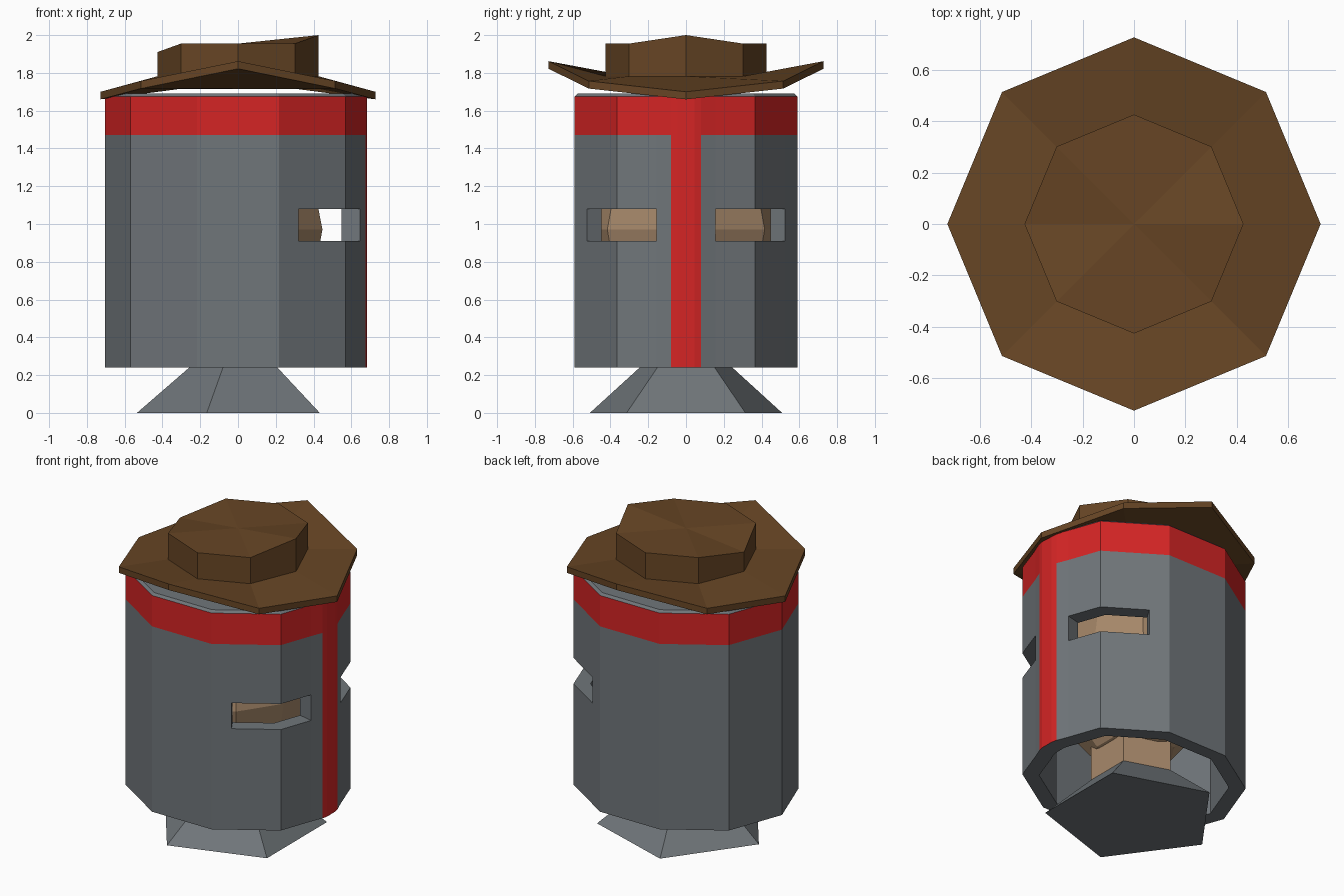
import bpy, bmesh, math

if "Cube" in bpy.data.objects:
    bpy.data.objects.remove(bpy.data.objects["Cube"])


def material(name, rgb):
    m = bpy.data.materials.new(name)
    m.diffuse_color = (*rgb, 1)
    m.use_nodes = True
    m.node_tree.nodes["Principled BSDF"].inputs["Base Color"].default_value = m.diffuse_color
    return m


GREY = material("steel grey", (0.162, 0.181, 0.195))
RED = material("red paint", (0.66, 0.018, 0.018))
BROWN = material("brown leather", (0.135, 0.060, 0.018))
SKIN = material("skin tan", (0.39, 0.25, 0.145))


def finish(bm, name, *mats):
    bmesh.ops.remove_doubles(bm, verts=bm.verts, dist=1e-5)
    bmesh.ops.recalc_face_normals(bm, faces=bm.faces)
    me = bpy.data.meshes.new(name)
    bm.to_mesh(me)
    bm.free()
    for m in mats:
        me.materials.append(m)
    ob = bpy.data.objects.new(name, me)
    bpy.context.collection.objects.link(ob)
    return ob


def ring(bm, pts):
    return [bm.verts.new(p) for p in pts]


def bridge(bm, a, b):
    n = len(a)
    for i in range(n):
        bm.faces.new((a[i], a[(i + 1) % n], b[(i + 1) % n], b[i]))


def ngon(n, r, z, start=0.0):
    """Regular ring; z may be a function of the corner index."""
    out = []
    for i in range(n):
        t = start + math.tau * i / n
        out.append((r * math.cos(t), r * math.sin(t), z(i) if callable(z) else z))
    return out


def fan(bm, loop, centre):
    c = bm.verts.new(centre)
    for i in range(len(loop)):
        bm.faces.new((loop[i], loop[(i + 1) % len(loop)], c))


# helmet: ten-sided hollow shell, with columns added for the stripe and eye slits
half = [(0.684, 0.045), (0.675, 0.08), (0.645, 0.155), (0.57, 0.365), (0.32, 0.525),
        (0.218, 0.59), (-0.218, 0.59), (-0.57, 0.365)]
outline = half + [(-0.705, 0.0)] + [(x, -y) for x, y in reversed(half)]
N = len(outline)
levels = [0.24, 0.91, 1.08, 1.47, 1.675]
WALL = 0.85
slit = {2, 3, N - 4, N - 5}                 # columns opened by the eye slits
stripe = {0, N - 1, N - 2}                  # columns of the painted front stripe

bm = bmesh.new()
outer = [ring(bm, [(x, y, z) for x, y in outline]) for z in levels]
inner = [ring(bm, [(x * WALL, y * WALL, z) for x, y in outline]) for z in levels]
for k in range(len(levels) - 1):
    for i in range(N):
        j = (i + 1) % N
        if k == 1 and i in slit:
            # top and bottom of the slit
            for m in (1, 2):
                bm.faces.new((outer[m][i], outer[m][j], inner[m][j], inner[m][i]))
            continue
        f = bm.faces.new((outer[k][i], outer[k][j], outer[k + 1][j], outer[k + 1][i]))
        f.material_index = int(k == 3 or i in stripe)
        bm.faces.new((inner[k][j], inner[k][i], inner[k + 1][i], inner[k + 1][j]))
for c in (2, 4, N - 3, N - 5):              # slit ends
    bm.faces.new((outer[1][c], outer[2][c], inner[2][c], inner[1][c]))
bridge(bm, outer[0], inner[0])              # lower rim
bm.faces.new(inner[-1])                     # inside ceiling
lid = ring(bm, [(x * 0.975, y * 0.975, 1.69) for x, y in outline])
bridge(bm, outer[-1], lid)
bm.faces.new(lid)
finish(bm, "helmet", GREY, RED)

# flared five-sided collar
bm = bmesh.new()
low = ring(bm, ngon(5, 0.535, 0.0, math.pi))
top = ring(bm, ngon(5, 0.258, 0.24, math.pi))
bridge(bm, low, top)
bm.faces.new(low)
bm.faces.new(top)
finish(bm, "collar", GREY)

# neck
bm = bmesh.new()
low = ring(bm, ngon(5, 0.258, 0.24, math.pi))
top = ring(bm, ngon(5, 0.258, 0.6, math.pi))
bridge(bm, low, top)
bm.faces.new(top)
finish(bm, "neck", SKIN)

# head inside the helmet
bm = bmesh.new()
bmesh.ops.create_uvsphere(bm, u_segments=10, v_segments=6, radius=1)
for v in bm.verts:
    v.co = (v.co.x * 0.47, v.co.y * 0.515, v.co.z * 0.62 + 0.97)
finish(bm, "head", SKIN)


# hat brim: eight sides, drooping along x and raised along y
def brim_z(i):
    return (1.70, 1.757, 1.862, 1.757)[i % 4]


bm = bmesh.new()
crown_foot = ring(bm, ngon(8, 0.427, 1.782))
edge_top = ring(bm, ngon(8, 0.728, brim_z))
edge_low = ring(bm, ngon(8, 0.728, lambda i: brim_z(i) - 0.04))
under = ring(bm, ngon(8, 0.427, 1.716))
bridge(bm, crown_foot, edge_top)
bridge(bm, edge_top, edge_low)
bridge(bm, edge_low, under)
bm.faces.new(under)


# hat crown: raised towards the face, dipped at the back
def crown_z(i):
    return {0: 2.0, 4: 1.91}.get(i, 1.955)


crown_top = ring(bm, ngon(8, 0.427, crown_z))
bridge(bm, crown_foot, crown_top)
fan(bm, crown_top, (0, 0, 1.955))
finish(bm, "hat", BROWN)
